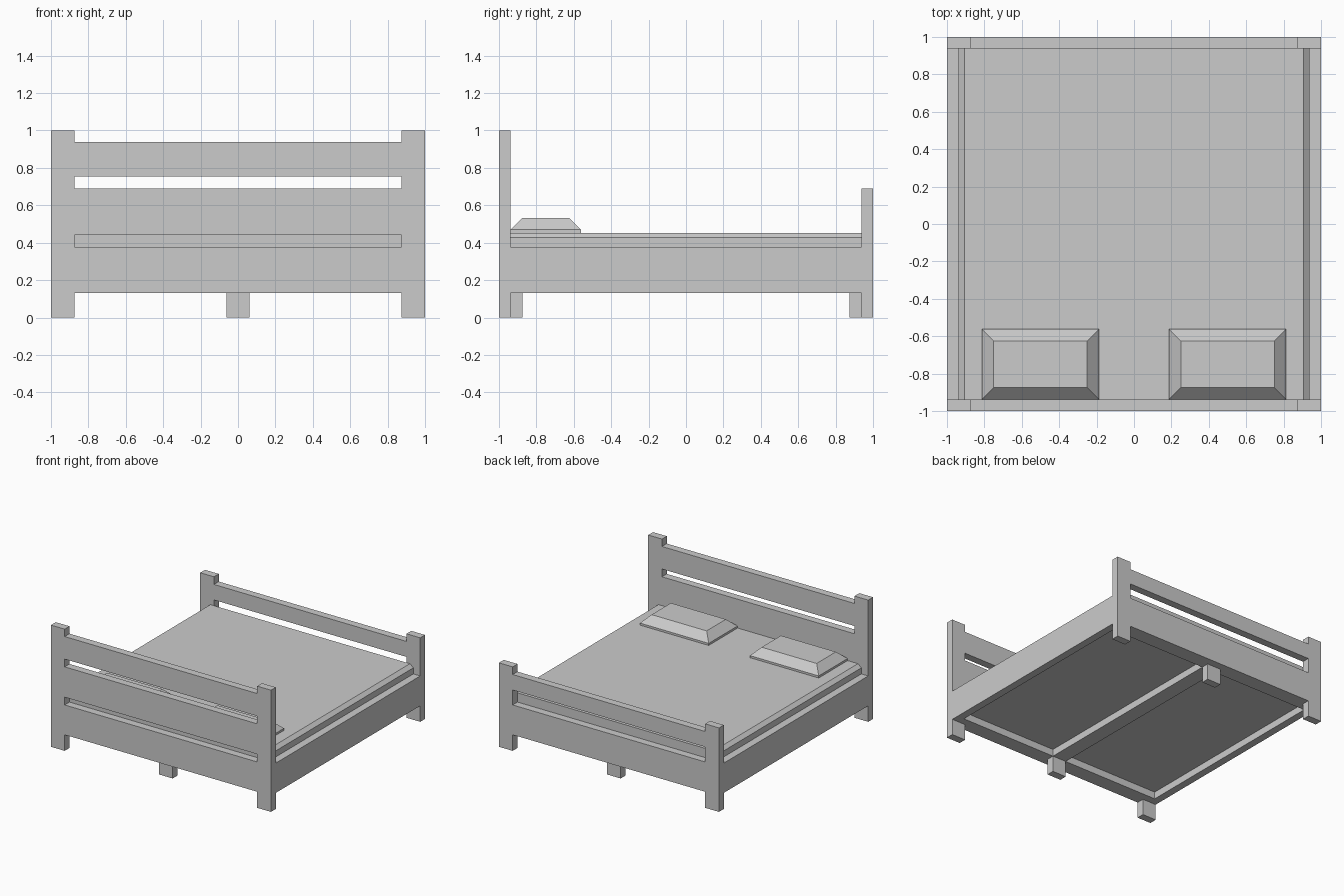
import bpy, bmesh

if "Cube" in bpy.data.objects:
    bpy.data.objects.remove(bpy.data.objects["Cube"])


def mesh_object(name, bm):
    bmesh.ops.recalc_face_normals(bm, faces=bm.faces)
    me = bpy.data.meshes.new(name)
    bm.to_mesh(me)
    bm.free()
    ob = bpy.data.objects.new(name, me)
    bpy.context.collection.objects.link(ob)
    return ob


def loft(name, rings):
    """Stack of rectangles (x0, x1, y0, y1, z), bridged and capped."""
    bm = bmesh.new()
    loops = [[bm.verts.new(p) for p in ((x0, y0, z), (x1, y0, z), (x1, y1, z), (x0, y1, z))]
             for x0, x1, y0, y1, z in rings]
    for a, b in zip(loops, loops[1:]):
        for i in range(4):
            j = (i + 1) % 4
            bm.faces.new((a[i], a[j], b[j], b[i]))
    bm.faces.new(loops[0])
    bm.faces.new(loops[-1])
    return mesh_object(name, bm)


def box(name, x0, x1, y0, y1, z0, z1):
    return loft(name, [(x0, x1, y0, y1, z0), (x0, x1, y0, y1, z1)])


OUT, INN, POST = 1.0, 0.9375, 0.875   # outer face, inner face, post / beam inner edge
FLOOR = 0.132                         # underside of the frame

# headboard and footboard: two posts with horizontal planks between them
boards = {
    "headboard": (-OUT, -INN, 1.0, [(FLOOR, 0.377), (0.441, 0.69), (0.754, 0.939)]),
    "footboard": (INN, OUT, 0.69, [(FLOOR, 0.377), (0.50, 0.627)]),
}
for name, (y0, y1, top, planks) in boards.items():
    for side, x0, x1 in (("left", -OUT, -POST), ("right", POST, OUT)):
        box(f"{name}_post_{side}", x0, x1, y0, y1, 0, top)
    for i, (z0, z1) in enumerate(planks):
        box(f"{name}_plank_{i + 1}", -POST, POST, y0, y1, z0, z1)

# side rails
for side, x0, x1 in (("left", -OUT, -INN), ("right", INN, OUT)):
    box(f"side_rail_{side}", x0, x1, -INN, INN, FLOOR, 0.377)

# under-frame: end beams, centre beam and centre legs
for end, y0, y1 in (("front", -INN, -POST), ("back", POST, INN)):
    box(f"end_beam_{end}", -INN, INN, y0, y1, FLOOR, 0.19)
    box(f"centre_leg_{end}", -0.0625, 0.0625, y0, y1, 0, FLOOR)
box("centre_beam", -0.0625, 0.0625, -POST, POST, FLOOR, 0.19)

# mattress with chamfered long edges
loft("mattress", [(-INN, INN, -INN, INN, 0.19),
                  (-INN, INN, -INN, INN, 0.427),
                  (-0.907, 0.907, -INN, INN, 0.453)])

# pillows
for side, cx in (("left", -0.5), ("right", 0.5)):
    loft(f"pillow_{side}", [(cx - 0.3125, cx + 0.3125, -INN, -0.5625, 0.453),
                            (cx - 0.3125, cx + 0.3125, -INN, -0.5625, 0.47),
                            (cx - 0.25, cx + 0.25, -0.875, -0.625, 0.532)])
